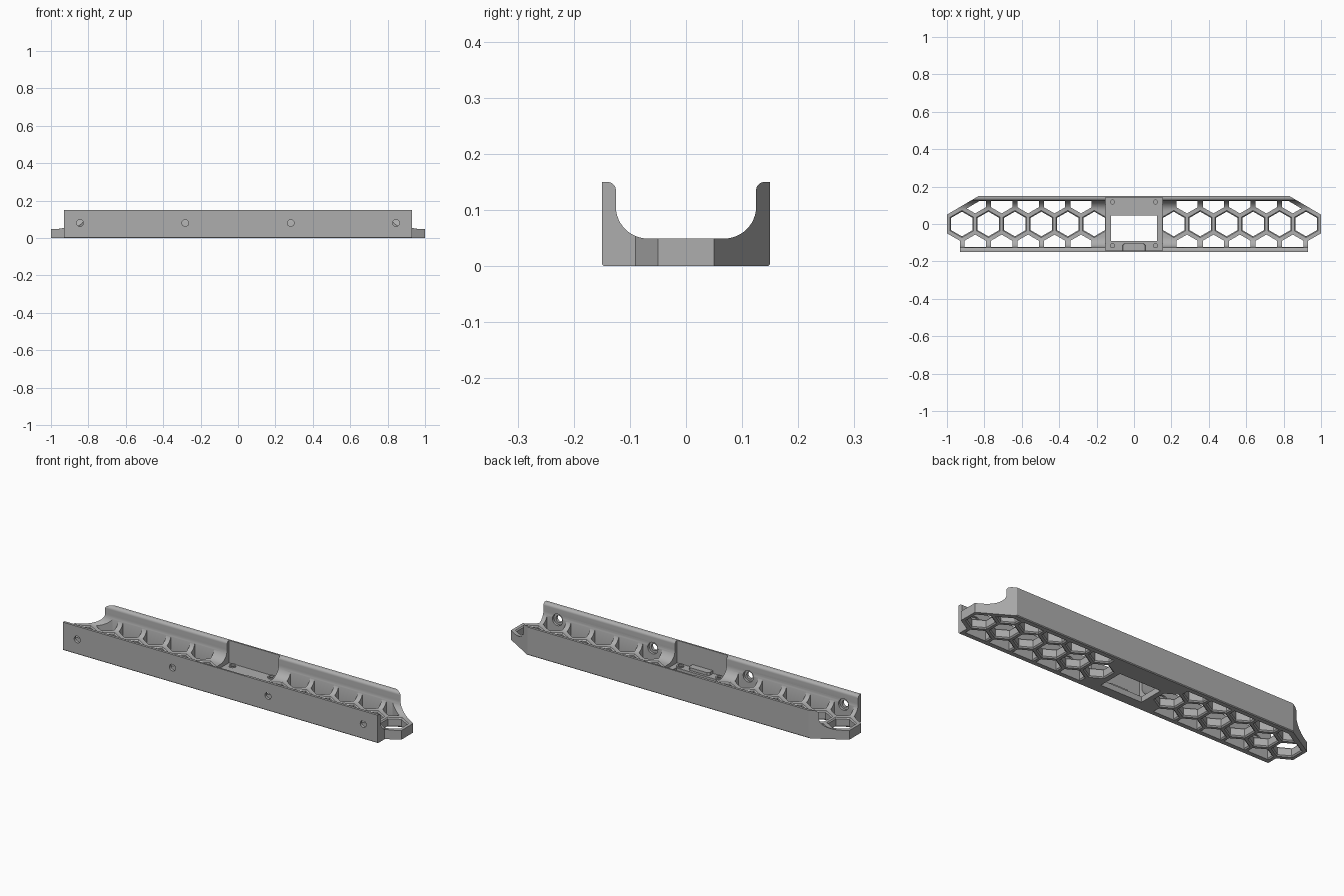
import bpy
import bmesh
from math import cos, sin, pi, radians
from mathutils import Vector, Matrix

cube = bpy.data.objects.get("Cube")
if cube:
    bpy.data.objects.remove(cube, do_unlink=True)

# Single flat grey
GREY = (0.42, 0.42, 0.42, 1.0)
grey = bpy.data.materials.new("grey plastic")
grey.use_nodes = True
grey.diffuse_color = GREY
grey.node_tree.nodes["Principled BSDF"].inputs["Base Color"].default_value = GREY

PITCH = 0.1415            # distance between neighbouring cells
ROW = PITCH * 0.866       # distance between rows of cells
FIRST = 0.92              # centre of the outermost cell
HEX_R = 0.066
WALL = 0.122              # inner limit of the side rows


def add_object(name, bm):
    bmesh.ops.recalc_face_normals(bm, faces=bm.faces)
    mesh = bpy.data.meshes.new(name)
    bm.to_mesh(mesh)
    bm.free()
    mesh.materials.append(grey)
    obj = bpy.data.objects.new(name, mesh)
    bpy.context.collection.objects.link(obj)
    return obj


def loft(bm, rings):
    """Closed solid through a list of equally long point rings."""
    loops = [[bm.verts.new(p) for p in ring] for ring in rings]
    n = len(loops[0])
    for a, b in zip(loops, loops[1:]):
        for i in range(n):
            j = (i + 1) % n
            bm.faces.new((a[i], a[j], b[j], b[i]))
    bm.faces.new(loops[0][::-1])
    bm.faces.new(loops[-1])


def box(bm, x0, x1, y0, y1, z0, z1):
    plan = [(x0, y0), (x1, y0), (x1, y1), (x0, y1)]
    loft(bm, [[(x, y, z) for x, y in plan] for z in (z0, z1)])


def arc(cy, cz, r, a0, a1, steps):
    return [(cy + r * cos(radians(a0 + (a1 - a0) * i / steps)),
             cz + r * sin(radians(a0 + (a1 - a0) * i / steps)))
            for i in range(steps + 1)]


def boolean(target, bm, operation="DIFFERENCE"):
    cutter = add_object("cutter", bm)
    cutter.hide_render = True
    mod = target.modifiers.new("cut", "BOOLEAN")
    mod.operation = operation
    mod.solver = "EXACT"
    mod.object = cutter
    bpy.context.view_layer.objects.active = target
    bpy.ops.object.modifier_apply(modifier=mod.name)
    bpy.data.objects.remove(cutter, do_unlink=True)


def hex_cell(bm, cx, cy, rings):
    loft(bm, [[(cx + r * sin(pi * k / 3), cy + r * cos(pi * k / 3), z)
               for k in range(6)] for r, z in rings])


def clip(bm, co, no):
    geom = bm.verts[:] + bm.edges[:] + bm.faces[:]
    bmesh.ops.bisect_plane(bm, geom=geom, plane_co=co, plane_no=no, clear_outer=True)
    bmesh.ops.holes_fill(bm, edges=[e for e in bm.edges if e.is_boundary])


def cylinder(bm, x, y, z, r, depth, along_y=False):
    turn = Matrix.Rotation(pi / 2, 4, "X") if along_y else Matrix()
    bmesh.ops.create_cone(bm, cap_ends=True, segments=24, radius1=r, radius2=r,
                          depth=depth, matrix=Matrix.Translation((x, y, z)) @ turn)


# Channel: U section swept along x
half = [(0.146, 0), (0.15, 0.004), (0.15, 0.15)]
half += arc(0.14, 0.135, 0.015, 90, 180, 8)
half += arc(0.068, 0.106, 0.057, 0, -90, 12)
section = half + [(-y, z) for y, z in reversed(half)]
bm = bmesh.new()
loft(bm, [[(x, y, z) for y, z in section] for x in (-1.1, 1.1)])
tray = add_object("channel_tray", bm)

# Plan outline: angled rear corners and stepped front corners
side = [(0.93, -0.2), (0.93, -0.09), (1, -0.05), (1, 0.05), (0.745, 0.2)]
outline = side + [(-x, y) for x, y in reversed(side)]
bm = bmesh.new()
loft(bm, [[(x, y, z) for x, y in outline] for z in (-0.1, 0.3)])
boolean(tray, bm, "INTERSECT")

# Honeycomb openings, the side rows stopping short of the walls
flare = HEX_R + 0.007
middle = [(flare, -0.02), (flare, 0), (HEX_R, 0.006), (HEX_R, 0.043),
          (flare, 0.0495), (flare, 0.2)]
outer = [(flare, -0.02), (flare, 0), (HEX_R, 0.006), (HEX_R, 0.2)]
bm = bmesh.new()
for s in (-1, 1):
    for i in range(6):
        hex_cell(bm, s * (FIRST - i * PITCH), 0, middle)
    for i in range(5):
        for t in (-1, 1):
            cell = bmesh.new()
            hex_cell(cell, s * (FIRST - (i + 0.5) * PITCH), t * ROW, outer)
            clip(cell, (0, t * WALL, 0), (0, t, 0))
            if t > 0:
                no = Vector((s * 0.507, 0.862, 0))
                clip(cell, Vector((s, 0.05, 0)) - no * 0.025, no)
            part = bpy.data.meshes.new("cell")
            cell.to_mesh(part)
            cell.free()
            bm.from_mesh(part)
            bpy.data.meshes.remove(part)
boolean(tray, bm)

# Central pocket with its window
bm = bmesh.new()
box(bm, -0.152, 0.152, -0.141, 0.141, 0.03, 0.3)
boolean(tray, bm)
bm = bmesh.new()
box(bm, -0.122, 0.122, -0.092, 0.045, -0.1, 0.1)
boolean(tray, bm)

# Bolt holes through the front wall, wider on the inside
for radius, y, depth in ((0.018, -0.15, 0.1), (0.03, -0.09, 0.09)):
    bm = bmesh.new()
    for x in (-0.845, -0.282, 0.282, 0.845):
        cylinder(bm, x, y, 0.08, radius, depth, True)
    boolean(tray, bm)

# Pocket screw holes
bm = bmesh.new()
for x in (-0.115, 0.115):
    for y in (-0.116, 0.118):
        cylinder(bm, x, y, 0.03, 0.011, 0.03)
boolean(tray, bm)

# Raised clip stop and screw pads in the pocket
bm = bmesh.new()
loft(bm, [[(-w, -0.142, z), (-w, -0.115, z), (0.01 - w, -0.105, z),
           (w - 0.01, -0.105, z), (w, -0.115, z), (w, -0.142, z)]
          for w, z in ((0.062, 0.028), (0.06, 0.045))])
add_object("pocket_stop", bm)
for s, side_name in ((-1, "right"), (1, "left")):
    for y, end in ((-0.116, "front"), (0.118, "rear")):
        ring = bmesh.new()
        inner, rim = 0.011, 0.018
        loops = [[ring.verts.new((s * 0.115 + r * cos(pi * k / 10),
                                  y + r * sin(pi * k / 10), z)) for k in range(20)]
                 for r, z in ((inner, 0.029), (rim, 0.029), (rim, 0.036), (inner, 0.036))]
        for a, b in zip(loops, loops[1:] + loops[:1]):
            for k in range(20):
                m = (k + 1) % 20
                ring.faces.new((a[k], a[m], b[m], b[k]))
        add_object(f"screw_pad_{end}_{side_name}", ring)

# Smooth the fillets, keep the edges crisp
bpy.ops.object.select_all(action="DESELECT")
tray.select_set(True)
bpy.context.view_layer.objects.active = tray
bpy.ops.object.shade_smooth_by_angle(angle=radians(25))
